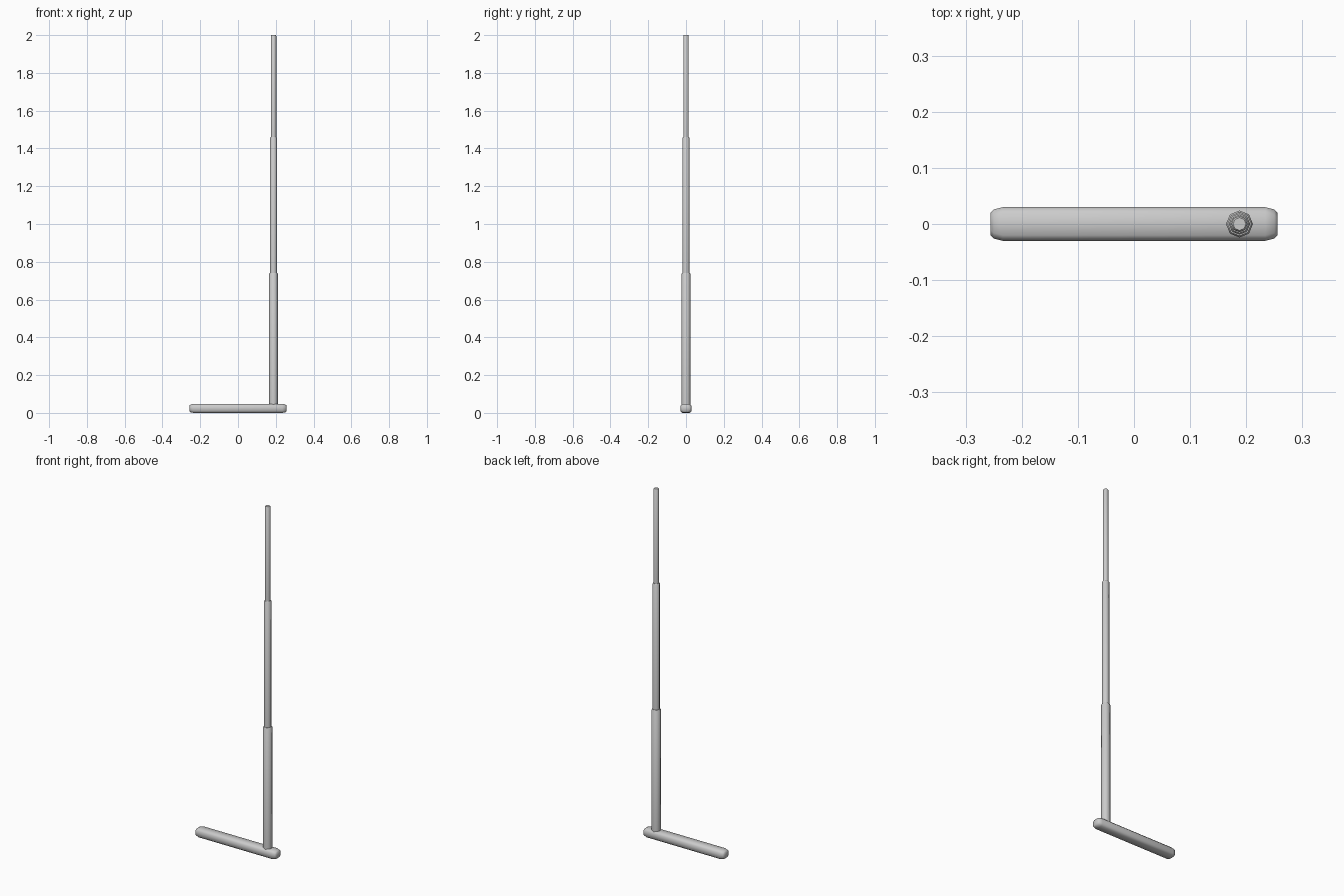
import bpy, bmesh, math

if "Cube" in bpy.data.objects:
    bpy.data.objects.remove(bpy.data.objects["Cube"])


def loft(name, rings, angle):
    # Skin a list of equal-length vertex rings and cap both ends
    bm = bmesh.new()
    loops = [[bm.verts.new(p) for p in ring] for ring in rings]
    n = len(loops[0])
    for a, b in zip(loops, loops[1:]):
        for i in range(n):
            j = (i + 1) % n
            bm.faces.new((a[i], a[j], b[j], b[i]))
    bm.faces.new(loops[0])
    bm.faces.new(loops[-1])
    bmesh.ops.recalc_face_normals(bm, faces=bm.faces)
    mesh = bpy.data.meshes.new(name)
    bm.to_mesh(mesh)
    bm.free()
    obj = bpy.data.objects.new(name, mesh)
    bpy.context.collection.objects.link(obj)
    bpy.context.view_layer.objects.active = obj
    obj.select_set(True)
    bpy.ops.object.shade_smooth_by_angle(angle=math.radians(angle))
    obj.select_set(False)
    return obj


# Base bar: chamfered section with rounded-off ends
H = 0.024


def bar_ring(x, hy, hz, c=0.010):
    quad = [(hy, hz - c), (hy - c, hz)]
    pts = (quad + [(-y, z) for y, z in reversed(quad)]
           + [(-y, -z) for y, z in quad] + [(y, -z) for y, z in reversed(quad)])
    return [(x, y, z + H) for y, z in pts]


end = [(0.256, 0.020, 0.016), (0.250, 0.026, 0.021), (0.234, 0.030, H)]
sections = [(-x, y, z) for x, y, z in end] + end[::-1]
loft("base_bar", [bar_ring(*s) for s in sections], 50)


# Telescopic rod: three octagonal stages stepping inwards
def rod_ring(r, z, sides=8):
    return [(0.188 + r * math.cos(2 * math.pi * i / sides),
             r * math.sin(2 * math.pi * i / sides), z) for i in range(sides)]


stages = [("lower_rod", 0.024, 0.03, 0.74),
          ("middle_rod", 0.019, 0.70, 1.46),
          ("upper_rod", 0.0145, 1.42, 2.0)]
for name, r, z0, z1 in stages:
    loft(name, [rod_ring(r, z0), rod_ring(r, z1 - 0.004),
                rod_ring(r - 0.003, z1)], 50)
